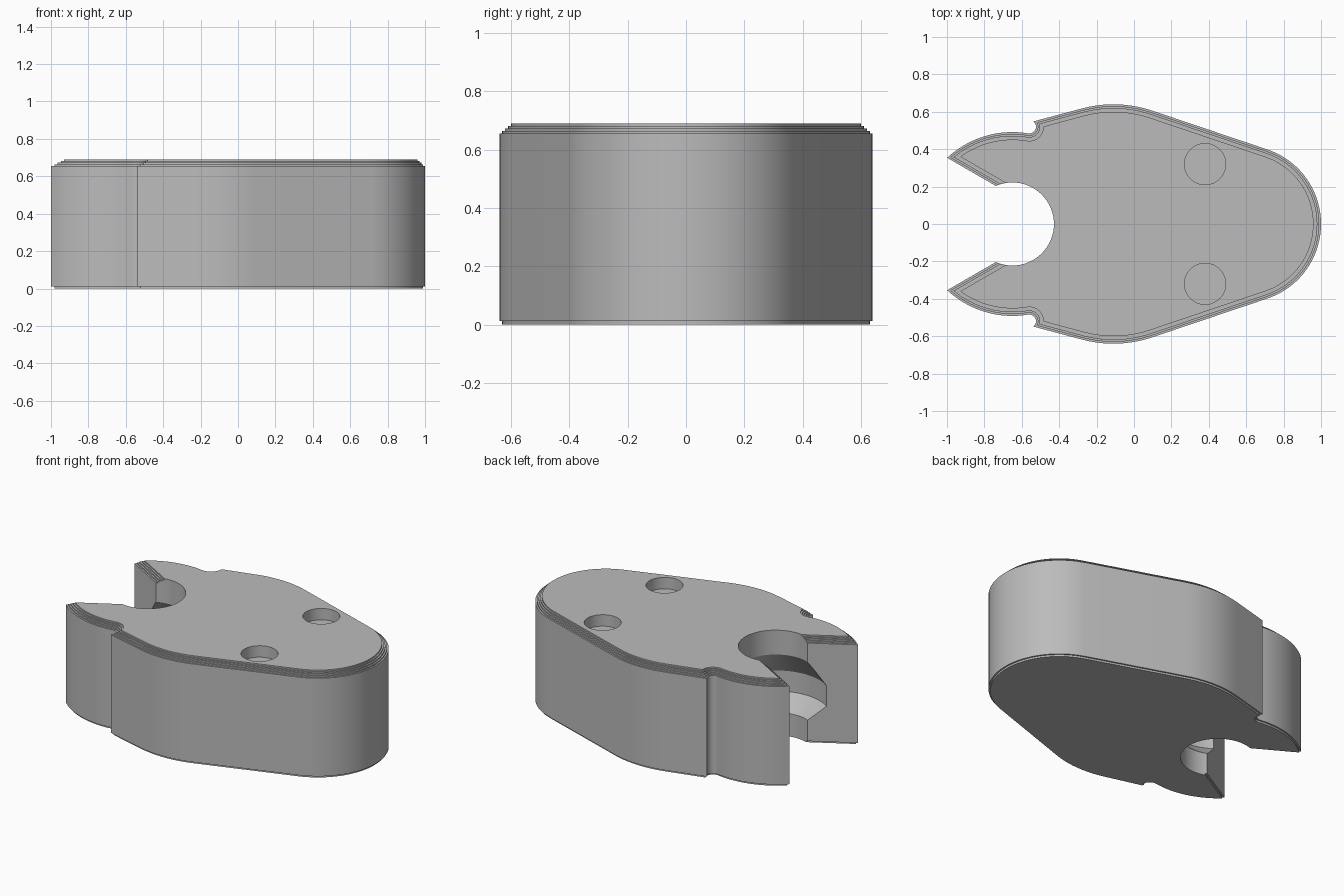
import bpy, bmesh
from math import sin, cos, acos, atan2, radians, pi

if "Cube" in bpy.data.objects:
    bpy.data.objects.remove(bpy.data.objects["Cube"], do_unlink=True)

grey = bpy.data.materials.new("plain grey")
grey.use_nodes = True
colour = (0.5, 0.5, 0.5, 1)
grey.diffuse_color = colour
grey.node_tree.nodes["Principled BSDF"].inputs["Base Color"].default_value = colour


def arc(centre, r, a0, a1, n):
    steps = [a0 + (a1 - a0) * i / n for i in range(n + 1)]
    return [(centre[0] + r * cos(a), centre[1] + r * sin(a)) for a in steps]


def meet(normal_angle, c, centre, r):
    """Angle on a circle where it crosses the line n . p = c."""
    along = cos(normal_angle) * centre[0] + sin(normal_angle) * centre[1]
    return normal_angle - acos((c - along) / r)


def outline(d):
    """Closed outline of the body, moved inwards by d."""
    nose, side, notch, lobe = (0.58, 0), (-0.11, -0.01), (-0.56, 0.52), (-0.65, -0.02)
    taper, flank, slot = radians(71.4), radians(105), radians(240)
    side_r, notch_r, lobe_r = 0.65 - d, 0.036 + d, 0.5115 - d
    flank_c = side_r + cos(flank) * side[0] + sin(flank) * side[1]
    slot_c = 0.193 - d
    join = atan2(notch[1] - lobe[1], notch[0] - lobe[0])
    half = arc(nose, 0.42 - d, 0, taper, 20)
    half += arc(side, side_r, taper, flank, 10)
    half += arc(notch, notch_r, meet(flank, flank_c, notch, notch_r), join - pi, 10)
    half += arc(lobe, lobe_r, join, meet(slot, slot_c, lobe, lobe_r), 16)[1:]
    x = -0.62
    half.append((x, (slot_c - cos(slot) * x) / sin(slot)))
    return half + [(x, -y) for x, y in reversed(half[1:])]


def stack(name, rings):
    """Solid made by joining rings of 3D points from bottom to top."""
    bm = bmesh.new()
    loops = [[bm.verts.new(p) for p in ring] for ring in rings]
    n = len(loops[0])
    for low, high in zip(loops, loops[1:]):
        for i in range(n):
            j = (i + 1) % n
            bm.faces.new((low[i], low[j], high[j], high[i]))
    bm.faces.new(loops[0][::-1])
    bm.faces.new(loops[-1])
    bmesh.ops.recalc_face_normals(bm, faces=bm.faces)
    mesh = bpy.data.meshes.new(name)
    bm.to_mesh(mesh)
    bm.free()
    obj = bpy.data.objects.new(name, mesh)
    obj.data.materials.append(grey)
    bpy.context.collection.objects.link(obj)
    return obj


def turned(name, centre, profile, n=64):
    return stack(name, [[(x, y, z) for x, y in arc(centre, r, 0, 2 * pi, n)[:-1]]
                        for r, z in profile])


# Body with a stepped rim: (inset, bottom, top) of each layer
layers = [(0.01, 0, 0.012), (0, 0.012, 0.655), (0.01, 0.655, 0.664),
          (0.02, 0.664, 0.673), (0.03, 0.673, 0.681), (0.04, 0.681, 0.69)]
body = stack("body", [[(x, y, z) for x, y in outline(d)]
                      for d, low, high in layers for z in (low, high)])

# Socket with a wider chamber, and two shallow round recesses
cutters = [turned("socket_cutter", (-0.65, 0),
                  [(0.222, -0.1), (0.222, 0.15), (0.32, 0.245), (0.32, 0.38),
                   (0.222, 0.53), (0.222, 0.8)])]
for side in (-1, 1):
    cutters.append(turned("recess_cutter", (0.38, side * 0.32),
                          [(0.11, 0.615), (0.11, 0.8)], 48))

bpy.context.view_layer.objects.active = body
for cutter in cutters:
    cutter.hide_render = True
    cut = body.modifiers.new("cut", "BOOLEAN")
    cut.operation, cut.solver, cut.object = "DIFFERENCE", "EXACT", cutter
    bpy.ops.object.modifier_apply(modifier=cut.name)
    bpy.data.objects.remove(cutter, do_unlink=True)

bpy.ops.object.select_all(action="DESELECT")
body.select_set(True)
bpy.ops.object.shade_smooth_by_angle(angle=radians(25))
